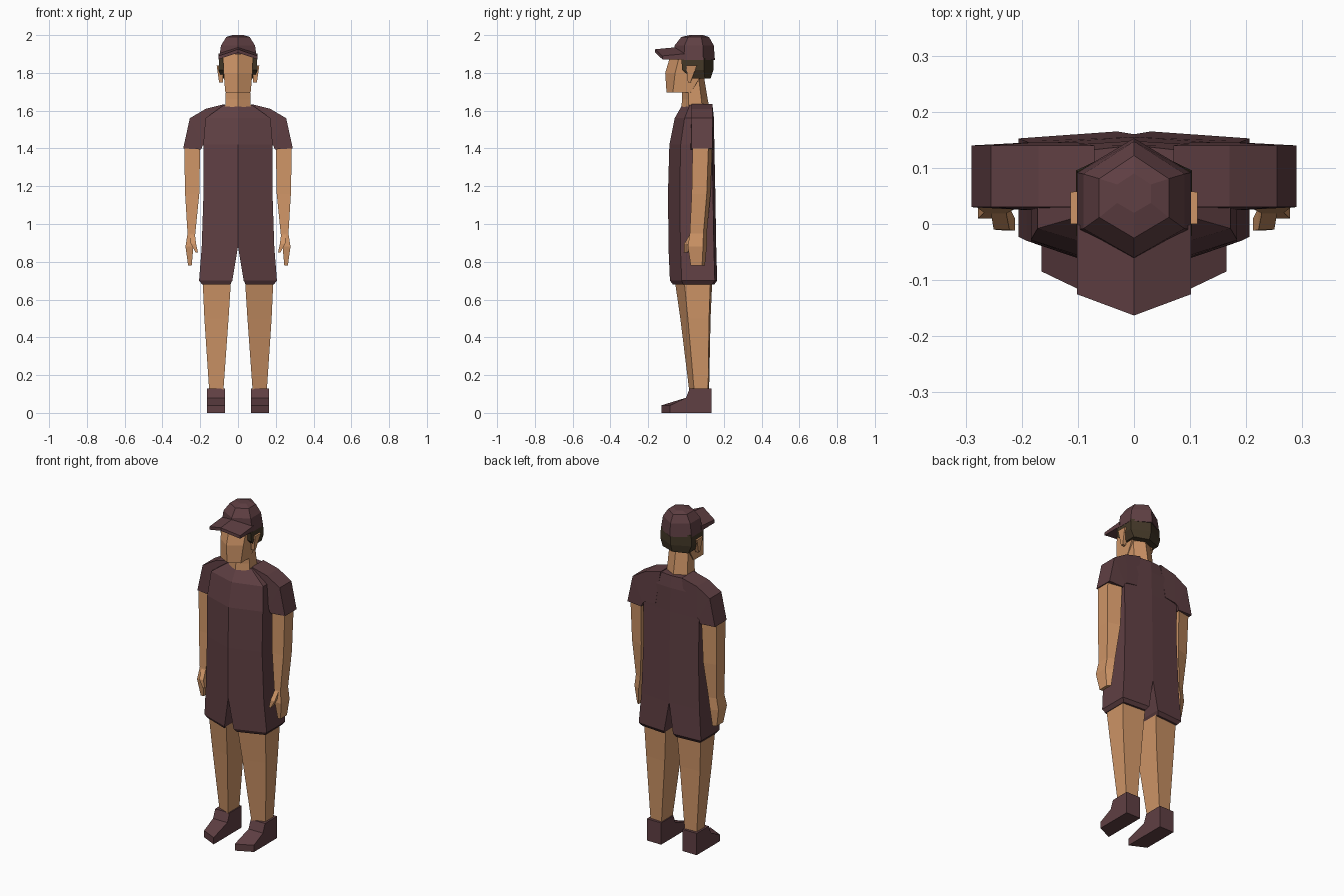
import bpy
import bmesh

default_cube = bpy.data.objects.get("Cube")
if default_cube:
    bpy.data.objects.remove(default_cube, do_unlink=True)


def make_material(name, red, green, blue):
    colour = (red, green, blue, 1)
    material = bpy.data.materials.new(name)
    material.use_nodes = True
    material.diffuse_color = colour
    shader = material.node_tree.nodes["Principled BSDF"]
    shader.inputs["Base Color"].default_value = colour
    return material


maroon = make_material("maroon cloth", .115, .05, .056)
skin = make_material("skin", .62, .3, .135)
dark_hair = make_material("dark hair", .055, .038, .02)


def loft(name, material, rings):
    """Skin a solid over rings on the left side, then mirror it to the right."""
    bm = bmesh.new()
    loops = [[bm.verts.new(point) for point in ring] for ring in rings]
    for lower, upper in zip(loops, loops[1:]):
        for i in range(len(lower)):
            bm.faces.new((lower[i - 1], lower[i], upper[i], upper[i - 1]))
    bm.faces.new(loops[0])
    bm.faces.new(loops[-1])
    bmesh.ops.recalc_face_normals(bm, faces=bm.faces)
    # Open the wall on the mirror plane so that the halves join
    wall = [face for face in bm.faces if all(vert.co.x == 0 for vert in face.verts)]
    bmesh.ops.delete(bm, geom=wall, context="FACES")
    mesh = bpy.data.meshes.new(name)
    bm.to_mesh(mesh)
    bm.free()
    mesh.materials.append(material)
    part = bpy.data.objects.new(name, mesh)
    bpy.context.collection.objects.link(part)
    part.modifiers.new("mirror", "MIRROR")


def tube(name, material, stations, slant=.25, bevel=.05):
    """Upright loft; slant and bevel set back the outer front and back corners."""
    rings = []
    for z, inner, outer, front, back in stations:
        depth = back - front
        rings.append([(inner, front, z),
                      (outer, front + slant * depth, z),
                      (outer, back - bevel * depth, z),
                      (inner, back, z)])
    loft(name, material, rings)


# Shirt body, hem to collar
tube("shirt_body", maroon, [
    (.88, 0, .192, -.093, .16),
    (1.18, 0, .182, -.095, .155),
    (1.42, 0, .184, -.088, .15),
    (1.56, 0, .172, -.06, .148),
    (1.63, 0, .075, -.02, .14),
])

# Shorts legs with a turned-in hem
tube("shorts_legs", maroon, [
    (.68, .042, .19, -.07, .15),
    (.7, .03, .206, -.085, .165),
    (.88, 0, .192, -.093, .16),
])

# Sleeves, from collar over the shoulder to the cuff
sleeve_rings = []
for top_x, top_z, low_x, low_z in [(.07, 1.635, .1, 1.44),
                                   (.17, 1.61, .17, 1.43),
                                   (.255, 1.56, .185, 1.42),
                                   (.29, 1.4, .195, 1.395)]:
    sleeve_rings.append([(top_x, .03, top_z), (top_x, .14, top_z),
                         (low_x, .145, low_z), (low_x, .025, low_z)])
loft("sleeves", maroon, sleeve_rings)

# Arms down to the fingertips, and thumbs
tube("arms", skin, [
    (.78, .245, .264, .025, .1),
    (.88, .236, .278, .01, .11),
    (.95, .226, .267, .02, .11),
    (1.16, .205, .28, .03, .13),
    (1.42, .2, .285, .035, .14),
], slant=0, bevel=.2)
tube("thumbs", skin, [
    (.85, .212, .225, -.012, .01),
    (.895, .222, .25, -.01, .03),
    (.945, .228, .255, .02, .05),
], slant=0)

# Bare legs
tube("legs", skin, [
    (.11, .078, .152, .018, .122),
    (.5, .05, .178, -.03, .13),
    (.72, .036, .188, -.062, .14),
])

# Shoes, heel to toe, with the toe cut back on the outside
shoe_rings = []
for y, height in [(.135, .13), (.02, .13), (0, .08), (-.13, .04)]:
    outer_y = y if y > 0 else y * .65
    shoe_rings.append([(.07, y, 0), (.07, y, height),
                       (.165, outer_y, height), (.165, outer_y, 0)])
loft("shoes", maroon, shoe_rings)

# Neck and head
tube("neck", skin, [
    (1.58, 0, .07, -.03, .13),
    (1.66, 0, .066, -.02, .115),
    (1.78, 0, .062, -.02, .095),
], bevel=.25)
tube("head", skin, [
    (1.695, 0, .067, -.103, .03),
    (1.8, 0, .076, -.11, .1),
    (1.9, 0, .08, -.08, .11),
])
tube("ears", skin, [
    (1.75, .08, .1, .01, .025),
    (1.84, .08, .113, 0, .06),
], slant=0)

# Hair below the cap
tube("hair", dark_hair, [
    (1.77, 0, .085, .03, .13),
    (1.815, 0, .103, -.02, .145),
    (1.88, 0, .1, -.025, .145),
], slant=0, bevel=.3)

# Cap crown and folded brim
tube("cap_crown", maroon, [
    (1.868, 0, .102, -.065, .153),
    (1.945, 0, .09, -.06, .147),
    (1.99, 0, .062, -.025, .122),
    (2, 0, .03, .02, .09),
], bevel=.28)
brim_rings = []
for x, root_y, tip_y, z in [(0, -.04, -.163, 1.907), (.102, 0, -.125, 1.872)]:
    brim_rings.append([(x, root_y, z), (x, tip_y, z),
                       (x, tip_y, z + .018), (x, root_y, z + .03)])
loft("cap_brim", maroon, brim_rings)
